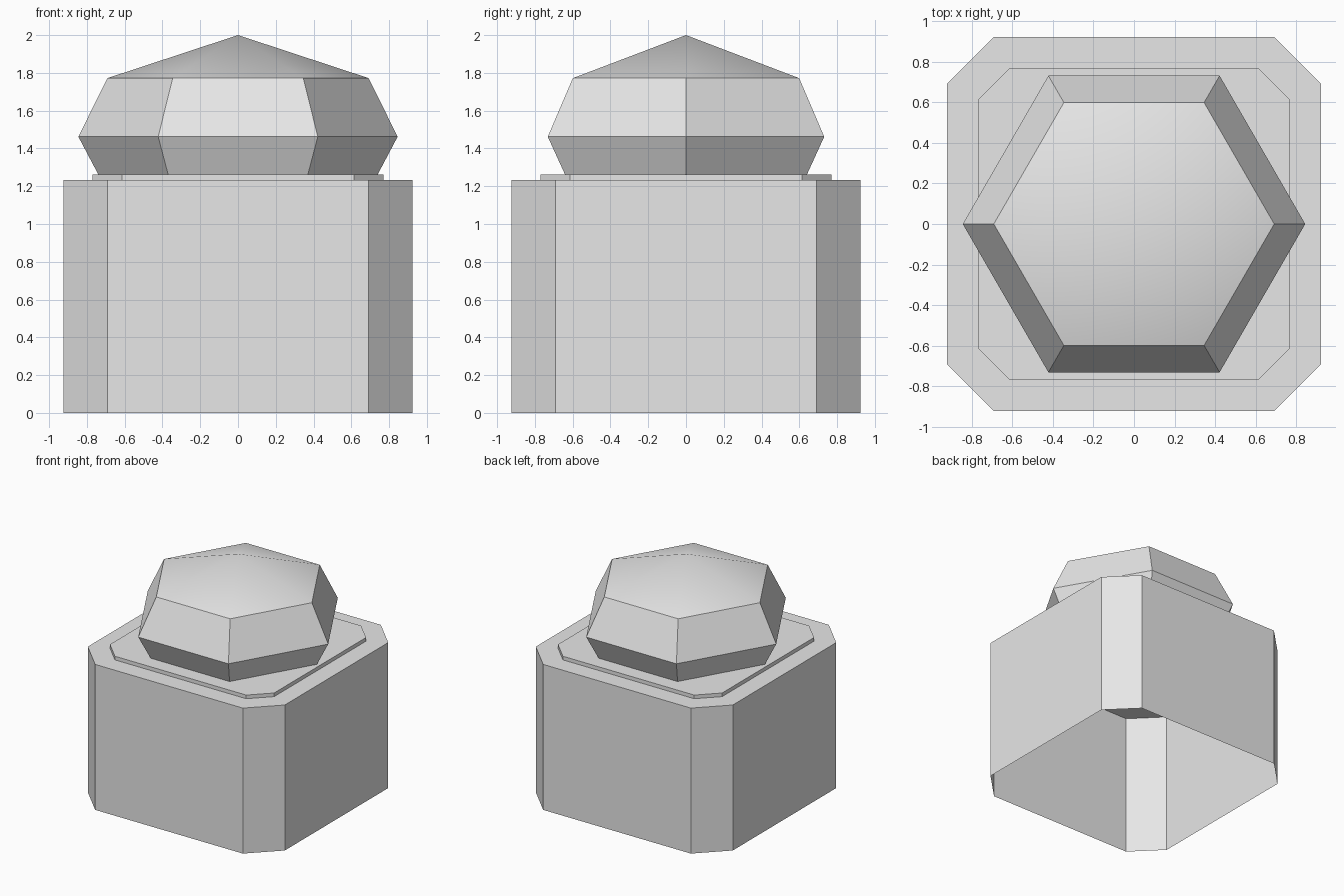
import bpy, bmesh, math

if "Cube" in bpy.data.objects:
    bpy.data.objects.remove(bpy.data.objects["Cube"])

grey = bpy.data.materials.new("light_grey")
grey.diffuse_color = (0.8, 0.8, 0.8, 1)
grey.use_nodes = True
grey.node_tree.nodes["Principled BSDF"].inputs["Base Color"].default_value = grey.diffuse_color


def octagon(half, flat):
    """Square of the given half width with its corners cut off."""
    h, f = half, flat
    return [(f, -h), (h, -f), (h, f), (f, h), (-f, h), (-h, f), (-h, -f), (-f, -h)]


def hexagon(r):
    return [(r * math.cos(i * math.pi / 3), r * math.sin(i * math.pi / 3)) for i in range(6)]


def loft(name, rings, apex=None):
    """Skin (outline, z) rings, open below, closed by a flat top or an apex."""
    bm = bmesh.new()
    loops = [[bm.verts.new((x, y, z)) for x, y in pts] for pts, z in rings]
    n = len(loops[0])
    for a, b in zip(loops, loops[1:]):
        for i in range(n):
            j = (i + 1) % n
            bm.faces.new((a[i], a[j], b[j], b[i]))
    top = loops[-1]
    if apex is None:
        bm.faces.new(top)
    else:
        tip = bm.verts.new((0, 0, apex))
        for i in range(n):
            bm.faces.new((top[i], top[(i + 1) % n], tip))
    mesh = bpy.data.meshes.new(name)
    bm.to_mesh(mesh)
    bm.free()
    mesh.materials.append(grey)
    ob = bpy.data.objects.new(name, mesh)
    bpy.context.collection.objects.link(ob)
    return ob


# Hollow base with cut corners, open underneath
base = octagon(0.923, 0.692)
loft("base", [(base, 0), (base, 1.232)])

# Thin raised plate on the base
plate = octagon(0.769, 0.615)
loft("plate", [(plate, 1.232), (plate, 1.263)])

# Six-sided knob: flat bands, softly shaded pyramid cap
knob = loft("knob", [(hexagon(0.74), 1.263), (hexagon(0.845), 1.462),
                     (hexagon(0.692), 1.772)], apex=2.0)
bpy.context.view_layer.objects.active = knob
knob.select_set(True)
bpy.ops.object.shade_smooth_by_angle(angle=math.radians(30))
